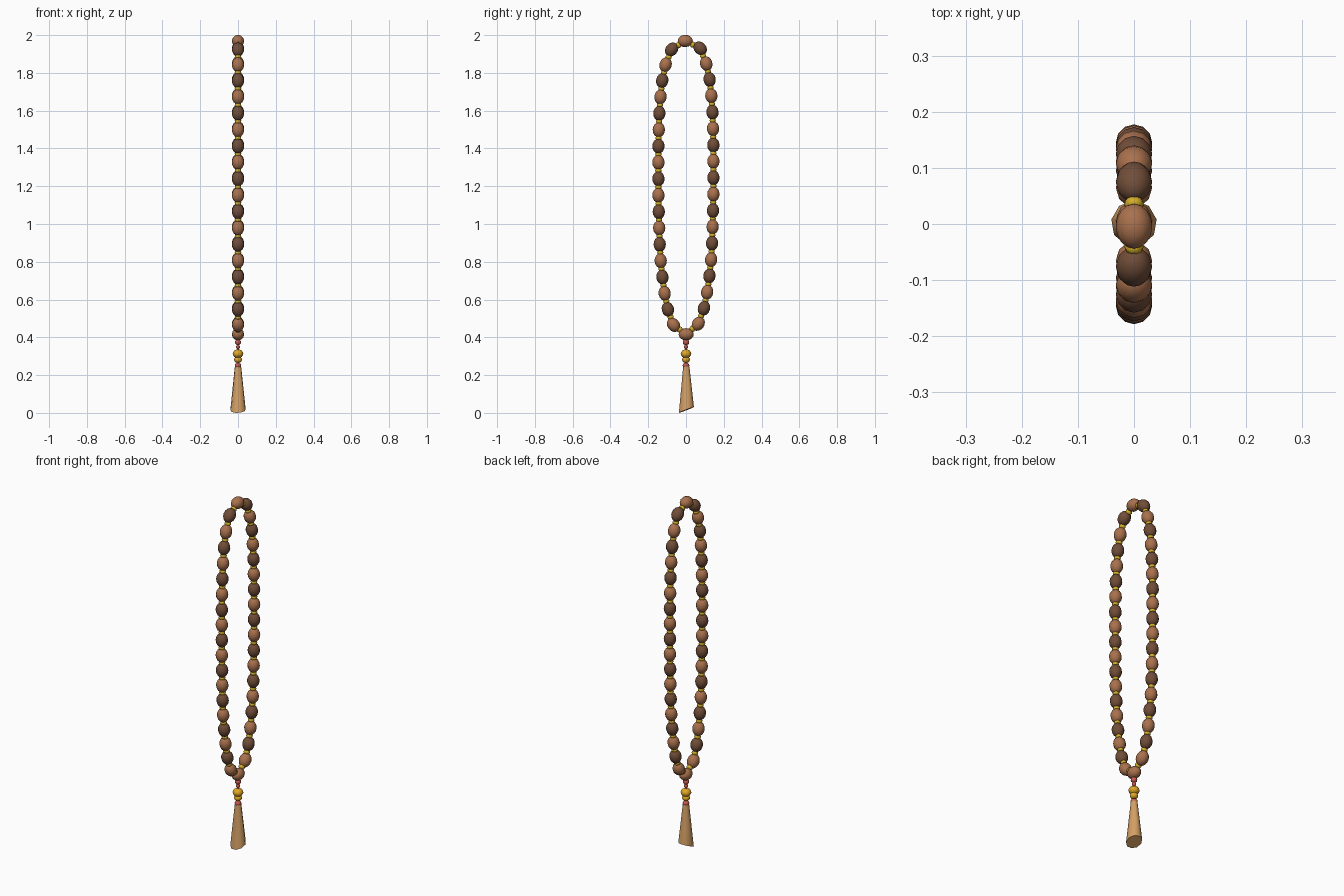
import bpy, bmesh, math
from mathutils import Matrix, Vector

if "Cube" in bpy.data.objects:
    bpy.data.objects.remove(bpy.data.objects["Cube"])


def material(name, rgb):
    m = bpy.data.materials.new(name)
    m.diffuse_color = (*rgb, 1)
    m.use_nodes = True
    m.node_tree.nodes["Principled BSDF"].inputs["Base Color"].default_value = m.diffuse_color
    return m


light = material("light wood", (0.40, 0.165, 0.075))
dark = material("dark wood", (0.165, 0.075, 0.04))
brass = material("brass", (0.66, 0.42, 0.02))
gold = material("gold", (0.76, 0.39, 0.02))
red = material("red", (0.58, 0.10, 0.08))
tan = material("tan thread", (0.66, 0.35, 0.13))


def finish(bm, name, mat, angle=60):
    me = bpy.data.meshes.new(name)
    bm.to_mesh(me)
    bm.free()
    me.materials.append(mat)
    ob = bpy.data.objects.new(name, me)
    bpy.context.collection.objects.link(ob)
    bpy.ops.object.select_all(action='DESELECT')
    ob.select_set(True)
    bpy.context.view_layer.objects.active = ob
    bpy.ops.object.shade_smooth_by_angle(angle=math.radians(angle))
    return ob


def ellipsoids(name, items, mat, seg=12, rings=8):
    """items: (centre, axis direction, radius, half length)"""
    bm = bmesh.new()
    for c, axis, r, h in items:
        rot = axis.to_track_quat('Z', 'X').to_matrix().to_4x4()
        mtx = Matrix.Translation(c) @ rot @ Matrix.Diagonal((r, r, h, 1))
        bmesh.ops.create_uvsphere(bm, u_segments=seg, v_segments=rings, radius=1, matrix=mtx)
    return finish(bm, name, mat)


# Bead centres (y, z) down the right side; the left side mirrors it slightly lower
side = [(.075, 1.930), (.107, 1.849), (.125, 1.765), (.134, 1.679), (.140, 1.592),
        (.143, 1.505), (.145, 1.418), (.145, 1.332), (.145, 1.245), (.145, 1.158),
        (.143, 1.071), (.141, .985), (.138, .898), (.133, .811), (.124, .725),
        (.112, .639), (.095, .554), (.065, .472)]
top_bead = Vector((0, -.004, 1.969))
low_bead = Vector((0, .001, .416))
right = [Vector((0, y, z)) for y, z in side]
left = [Vector((0, -y - .001, z - .006)) for y, z in reversed(side)]
loop = [top_bead] + right + [low_bead] + left

# Wooden beads alternate down each side from the top; brass spacers sit between them
n = len(loop)
light_beads, dark_beads, spacers = [], [], []
for i, p in enumerate(loop):
    nxt = loop[(i + 1) % n]
    is_light = i == len(side) + 1 or min(i, n - i) % 2 == 0
    (light_beads if is_light else dark_beads).append((p, nxt - loop[i - 1], .0325, .040))
    spacers.append(((p + nxt) / 2, nxt - p, .0175, .014))
ellipsoids("light_beads", light_beads, light)
ellipsoids("dark_beads", dark_beads, dark)
ellipsoids("spacer_beads", spacers, brass, 10, 6)

# Pendant stack under the lowest bead
up = Vector((0, 0, 1))
ellipsoids("red_beads", [(Vector((0, 0, .374)), up, .017, .016),
                         (Vector((0, 0, .349)), up, .011, .012),
                         (Vector((0, 0, .251)), up, .018, .014)], red, 10, 6)
ellipsoids("gold_beads", [(Vector((0, 0, .313)), up, .028, .023),
                          (Vector((0, 0, .282)), up, .021, .018)], gold)
ellipsoids("pendant_cord", [(Vector((0, 0, .335)), up, .006, .09)], red, 8, 6)

# Tassel: flared cone with a slanted lower end
bm = bmesh.new()
bmesh.ops.create_cone(bm, cap_ends=True, segments=9, radius1=.041, radius2=.017, depth=.23,
                      matrix=Matrix.Translation((0, .001, .131)))
for v in bm.verts:
    if v.co.z < .1:
        v.co.z = .016 + .38 * v.co.y + .05 * v.co.x
low = min(v.co.z for v in bm.verts)
for v in bm.verts:
    if v.co.z < .1:
        v.co.z -= low
finish(bm, "tassel", tan, 50)
